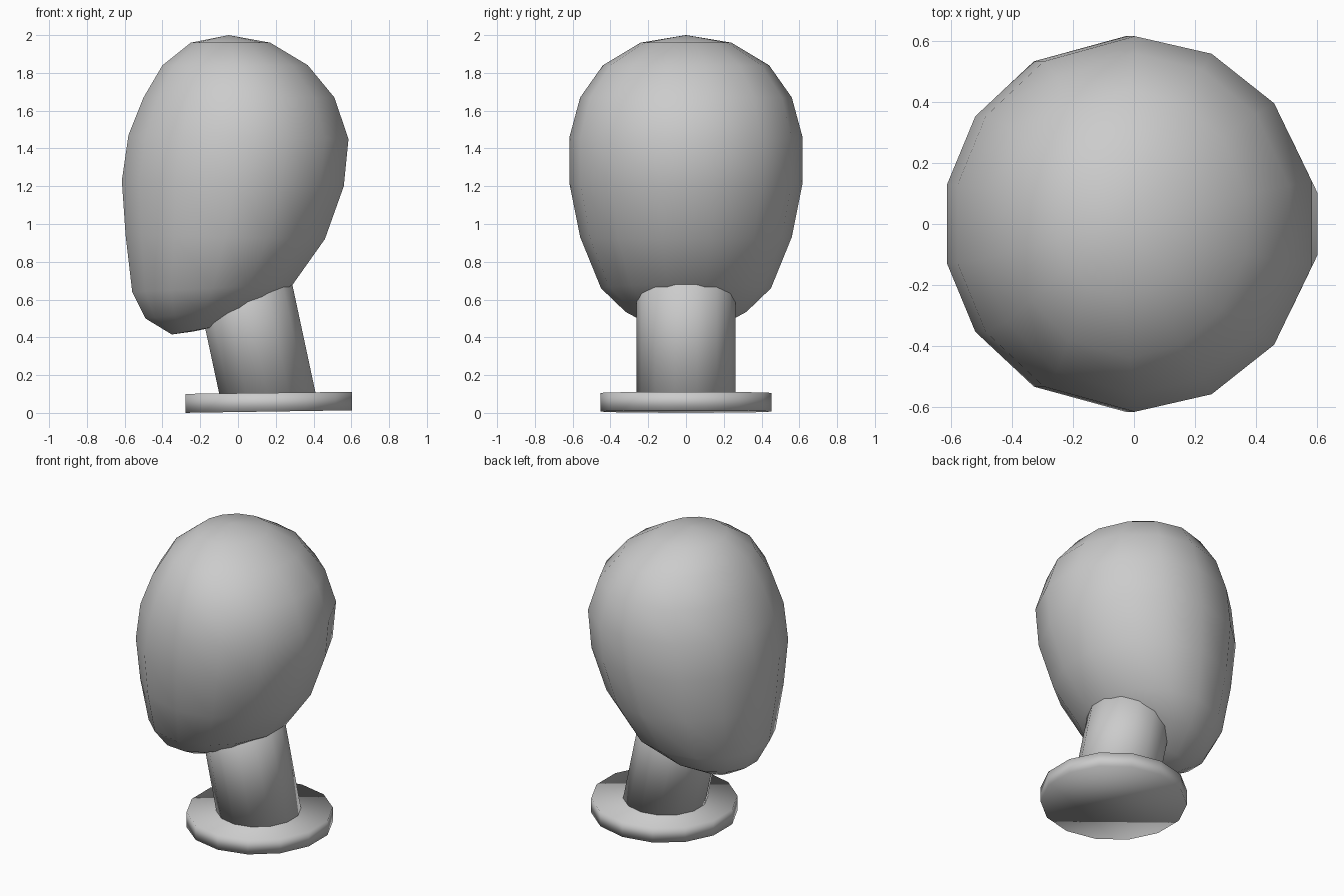
import bpy, bmesh
from math import cos, sin, pi, radians
from mathutils import Vector

if "Cube" in bpy.data.objects:
    bpy.data.objects.remove(bpy.data.objects["Cube"])


def loft(name, rings, top=None, bottom=None):
    """Skin a list of equal-length rings (top to bottom); close with poles or flat caps."""
    bm = bmesh.new()
    vs = [[bm.verts.new(p) for p in r] for r in rings]
    n = len(vs[0])
    for a, b in zip(vs, vs[1:]):
        for i in range(n):
            j = (i + 1) % n
            bm.faces.new((a[i], b[i], b[j], a[j]))
    for ring, pole in ((vs[0], top), (vs[-1], bottom)):
        if pole:
            p = bm.verts.new(pole)
            for i in range(n):
                bm.faces.new((ring[i], ring[(i + 1) % n], p))
        else:
            bm.faces.new(ring)
    bmesh.ops.recalc_face_normals(bm, faces=bm.faces)
    for f in bm.faces:
        f.smooth = True
    me = bpy.data.meshes.new(name)
    bm.to_mesh(me)
    bm.free()
    ob = bpy.data.objects.new(name, me)
    bpy.context.collection.objects.link(ob)
    return ob


# Head: tilted egg rings (left x, left z, right x, right z, half depth)
sections = [
    (-0.25, 1.96, 0.17, 1.96, 0.24),
    (-0.40, 1.84, 0.37, 1.84, 0.44),
    (-0.50, 1.67, 0.51, 1.67, 0.56),
    (-0.58, 1.47, 0.585, 1.45, 0.617),
    (-0.615, 1.23, 0.56, 1.20, 0.617),
    (-0.595, 0.94, 0.46, 0.92, 0.56),
    (-0.56, 0.64, 0.29, 0.68, 0.45),
    (-0.49, 0.50, 0.13, 0.57, 0.32),
    (-0.35, 0.415, -0.10, 0.46, 0.14),
]
half = [13, 40, 65, 90, 120, 145, 168]
angles = [radians(a) for a in half] + [radians(360 - a) for a in reversed(half)]
reach = cos(angles[0])
rings = []
for xl, zl, xr, zr, d in sections:
    ring = []
    for a in angles:
        t = min(max(0.5 + 0.5 * cos(a) / reach, 0), 1)
        ring.append((xl + (xr - xl) * t, d * sin(a), zl + (zr - zl) * t))
    rings.append(ring)
loft("head", rings, top=(-0.05, 0, 2.0), bottom=(-0.23, 0, 0.432))


def disc(x, z, r, tilt=0.0, n=14):
    pts = [(i + 0.5) * 2 * pi / n for i in range(n)]
    return [Vector((x + r * cos(a), r * sin(a), z + tilt * r * cos(a))) for a in pts]


# Neck: leaning cylinder rising into the head
loft("neck", [disc(-0.015, 0.90, 0.262), disc(0.165, 0.06, 0.262)])

# Base: thin round plate, very slightly tilted
loft("base", [disc(0.163, 0.106, 0.452, 0.012), disc(0.163, 0.007, 0.452, 0.015)])
